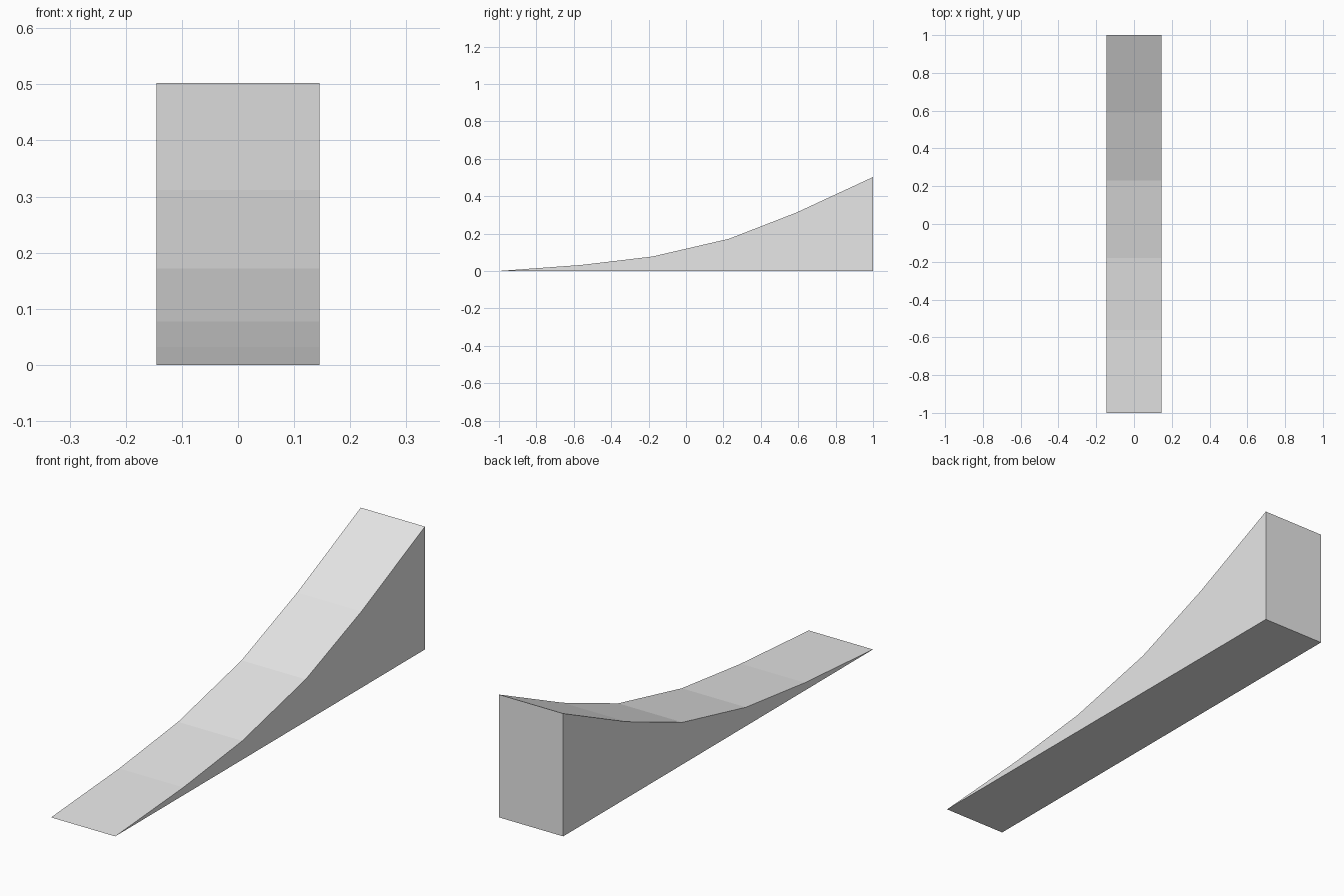
import bpy
import bmesh

cube = bpy.data.objects.get("Cube")
if cube:
    bpy.data.objects.remove(cube, do_unlink=True)

# Plain grey material
GREY = (0.8, 0.8, 0.8, 1.0)
grey = bpy.data.materials.new("light grey")
grey.use_nodes = True
grey.diffuse_color = GREY
for node in grey.node_tree.nodes:
    if node.type == "BSDF_PRINCIPLED":
        node.inputs["Base Color"].default_value = GREY

# Side profile (y, z): concave ramp surface, then the back foot
HALF_WIDTH = 0.145
profile = [(-1, 0), (-0.56, 0.032), (-0.18, 0.077), (0.23, 0.172),
           (0.59, 0.312), (1, 0.502), (1, 0)]

# Extrude the profile across the width
bm = bmesh.new()
side = bm.faces.new([bm.verts.new((-HALF_WIDTH, y, z)) for y, z in profile])
result = bmesh.ops.extrude_face_region(bm, geom=[side], use_keep_orig=True)
new_verts = [g for g in result["geom"] if isinstance(g, bmesh.types.BMVert)]
bmesh.ops.translate(bm, verts=new_verts, vec=(2 * HALF_WIDTH, 0, 0))
bmesh.ops.recalc_face_normals(bm, faces=bm.faces)

mesh = bpy.data.meshes.new("curved_ramp")
bm.to_mesh(mesh)
bm.free()
mesh.materials.append(grey)
ramp = bpy.data.objects.new("curved_ramp", mesh)
bpy.context.collection.objects.link(ramp)
